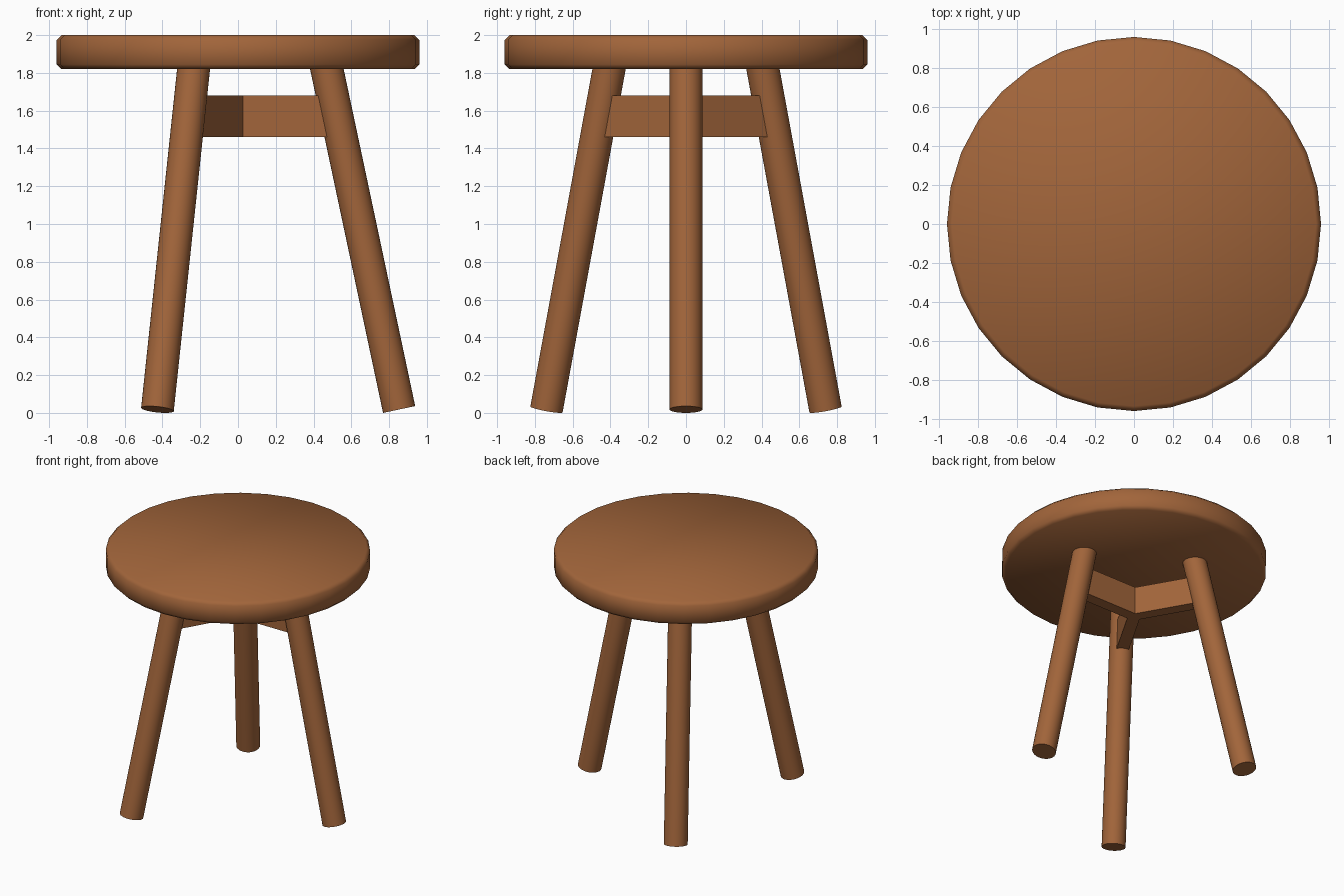
import bpy, bmesh, math
from mathutils import Vector, Matrix

cube = bpy.data.objects.get("Cube")
if cube:
    bpy.data.objects.remove(cube, do_unlink=True)

wood = bpy.data.materials.new("brown wood")
wood.use_nodes = True
colour = (0.36, 0.13, 0.043, 1)
wood.diffuse_color = colour
wood.node_tree.nodes["Principled BSDF"].inputs["Base Color"].default_value = colour


def add_object(name, bm, smooth_angle=None):
    """Turn a bmesh into a wooden object, optionally smooth shaded."""
    bmesh.ops.recalc_face_normals(bm, faces=bm.faces)
    mesh = bpy.data.meshes.new(name)
    bm.to_mesh(mesh)
    bm.free()
    mesh.materials.append(wood)
    obj = bpy.data.objects.new(name, mesh)
    bpy.context.collection.objects.link(obj)
    if smooth_angle:
        bpy.ops.object.select_all(action="DESELECT")
        obj.select_set(True)
        bpy.context.view_layer.objects.active = obj
        bpy.ops.object.shade_smooth_by_angle(angle=math.radians(smooth_angle))
    return obj


def cylinder(radius, depth, sides, matrix):
    bm = bmesh.new()
    bmesh.ops.create_cone(bm, cap_ends=True, segments=sides, radius1=radius,
                          radius2=radius, depth=depth, matrix=matrix)
    return bm


# Round seat with softened rims
bm = cylinder(0.96, 0.18, 32, Matrix.Translation((0, 0, 1.91)))
rims = [e for e in bm.edges if abs(e.verts[0].co.z - e.verts[1].co.z) < 0.001]
bmesh.ops.bevel(bm, geom=rims, offset=0.025, segments=1, affect="EDGES")
add_object("seat", bm, 50)

# Three splayed legs, cut square to their own axes
spokes = [("left", 0), ("back", 120), ("front", 240)]
foot, head = Vector((0.853, 0, 0.018)), Vector((0.462, 0, 1.86))
axis = head - foot
for side, degrees in spokes:
    matrix = (Matrix.Rotation(math.radians(degrees), 4, "Z")
              @ Matrix.Translation((foot + head) / 2)
              @ axis.to_track_quat("Z", "Y").to_matrix().to_4x4())
    add_object(side + "_leg", cylinder(0.087, axis.length, 32, matrix), 40)

# Three-armed stretcher joining the legs under the seat
half, reach = 0.045, 0.49
outline = []
for side, degrees in spokes:
    turn = Matrix.Rotation(math.radians(degrees), 3, "Z")
    corner = Vector((half / math.sqrt(3), half, 0))
    for point in (Vector((reach, -half, 0)), Vector((reach, half, 0)), corner):
        outline.append(turn @ point)
bm = bmesh.new()
face = bm.faces.new([bm.verts.new(p + Vector((0, 0, 1.46))) for p in outline])
top = bmesh.ops.extrude_face_region(bm, geom=[face])["geom"]
bmesh.ops.translate(bm, vec=(0, 0, 0.22),
                    verts=[v for v in top if isinstance(v, bmesh.types.BMVert)])
add_object("stretcher", bm)
